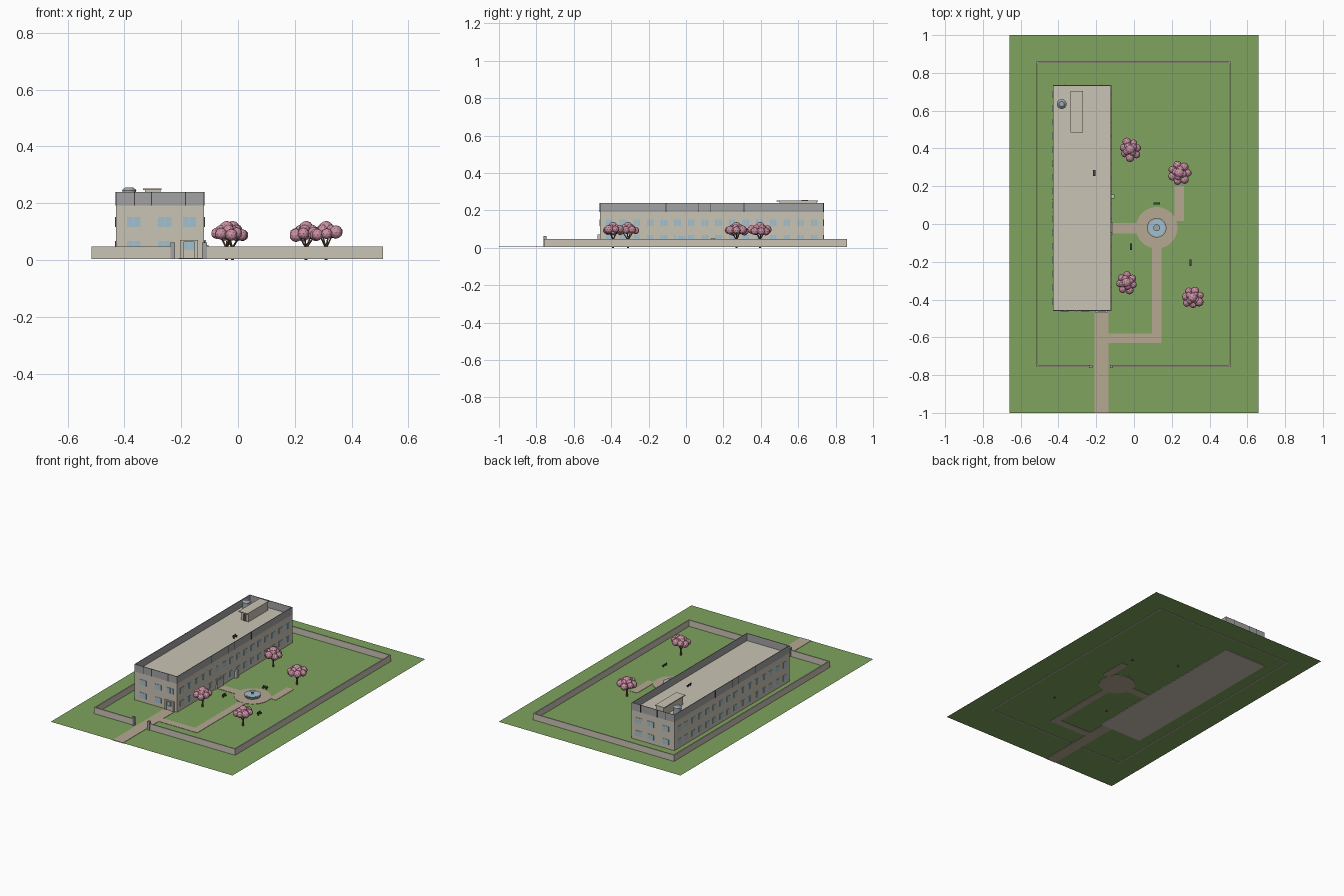
import bpy, bmesh, math, random
from mathutils import Matrix, Vector

random.seed(4)
if "Cube" in bpy.data.objects:
    bpy.data.objects.remove(bpy.data.objects["Cube"])


def material(name, r, g, b):
    m = bpy.data.materials.new(name)
    m.use_nodes = True
    m.diffuse_color = (r, g, b, 1)
    m.node_tree.nodes["Principled BSDF"].inputs["Base Color"].default_value = (r, g, b, 1)
    return m


GRASS = material("grass", 0.21, 0.37, 0.11)
CREAM = material("cream plaster", 0.59, 0.55, 0.46)
GRAVEL = material("path gravel", 0.47, 0.39, 0.29)
GREY = material("parapet grey", 0.36, 0.36, 0.37)
GLASS = material("window glass", 0.36, 0.53, 0.61)
PINK = material("pink blossom", 0.60, 0.28, 0.37)
BARK = material("bark", 0.16, 0.09, 0.06)
DARK = material("dark metal", 0.07, 0.06, 0.06)
STONE = material("fountain stone", 0.34, 0.39, 0.42)


def finish(name, bm, mat):
    mesh = bpy.data.meshes.new(name)
    bm.to_mesh(mesh)
    bm.free()
    mesh.materials.append(mat)
    ob = bpy.data.objects.new(name, mesh)
    bpy.context.collection.objects.link(ob)
    return ob


def add_box(bm, x0, x1, y0, y1, z0, z1):
    size = Matrix.Diagonal((x1 - x0, y1 - y0, z1 - z0, 1))
    mid = Matrix.Translation(((x0 + x1) / 2, (y0 + y1) / 2, (z0 + z1) / 2))
    bmesh.ops.create_cube(bm, size=1, matrix=mid @ size)


def boxes(name, mat, *items):
    bm = bmesh.new()
    for item in items:
        add_box(bm, *item)
    return finish(name, bm, mat)


def cylinder(name, mat, x, y, z0, z1, r0, r1=None, sides=16):
    bm = bmesh.new()
    bmesh.ops.create_cone(bm, cap_ends=True, segments=sides, radius1=r0,
                          radius2=r0 if r1 is None else r1, depth=z1 - z0,
                          matrix=Matrix.Translation((x, y, (z0 + z1) / 2)))
    return finish(name, bm, mat)


def rod(bm, a, b, r0, r1):
    a, b = Vector(a), Vector(b)
    turn = (b - a).to_track_quat("Z", "Y").to_matrix().to_4x4()
    bmesh.ops.create_cone(bm, cap_ends=True, segments=6, radius1=r0, radius2=r1,
                          depth=(b - a).length, matrix=Matrix.Translation((a + b) / 2) @ turn)


# Lawn and paths
G, P = 0.006, 0.008
bm = bmesh.new()
bmesh.ops.create_grid(bm, x_segments=1, y_segments=1, size=1,
                      matrix=Matrix.Translation((0, 0, G)) @ Matrix.Diagonal((0.66, 1, 1, 1)))
finish("lawn", bm, GRASS)
boxes("paths", GRAVEL,
      (-0.21, -0.135, -1, -0.45, 0.004, P),
      (-0.135, 0.145, -0.63, -0.58, 0.004, P),
      (0.095, 0.145, -0.58, -0.12, 0.004, P),
      (-0.125, 0.02, -0.05, 0.005, 0.004, P),
      (0.215, 0.265, 0.015, 0.2, 0.004, P))
FX, FY = 0.12, -0.02
cylinder("round_plaza", GRAVEL, FX, FY, 0.0035, 0.0085, 0.11, sides=32)

# Building body and parapet
X0, X1, Y0, Y1 = -0.43, -0.12, -0.46, 0.735
DECK, TOP, T = 0.192, 0.24, 0.004
boxes("building_body", CREAM, (X0, X1, Y0, Y1, 0.003, DECK))
boxes("parapet", GREY,
      (X0, X1, Y0, Y0 + T, DECK, TOP), (X0, X1, Y1 - T, Y1, DECK, TOP),
      (X0, X0 + T, Y0 + T, Y1 - T, DECK, TOP), (X1 - T, X1, Y0 + T, Y1 - T, DECK, TOP))
posts = []
for x in (-0.365, -0.305, -0.185):
    for y in (Y0, Y1):
        posts.append((x - 0.002, x + 0.002, y - 0.002, y + 0.002, DECK, TOP))
for y in (-0.107, 0.068, 0.13, 0.31):
    for x in (X0, X1):
        posts.append((x - 0.002, x + 0.002, y - 0.002, y + 0.002, DECK, TOP))
boxes("parapet_joints", DARK, *posts)

# Windows: glass plates with a mullion, two storeys on all four walls
panes, bars = [], []
for z0 in (0.032, 0.117):
    z1 = z0 + 0.035
    for y in (Y0, Y1):
        for x in (-0.367, -0.258, -0.17):
            panes.append((x - 0.023, x + 0.023, y - 0.002, y + 0.002, z0, z1))
            bars.append((x - 0.0015, x + 0.0015, y - 0.003, y + 0.003, z0, z1))
    for x in (X0, X1):
        for i in range(16):
            y = Y0 + 0.05 + i * 0.073
            panes.append((x - 0.002, x + 0.002, y - 0.018, y + 0.018, z0, z1))
            bars.append((x - 0.003, x + 0.003, y - 0.0015, y + 0.0015, z0, z1))
boxes("windows", GLASS, *panes)
boxes("window_mullions", CREAM, *bars)

# Entrances
boxes("front_entrance", CREAM,
      (-0.205, -0.192, Y0 - 0.012, Y0, 0.006, 0.07), (-0.153, -0.14, Y0 - 0.012, Y0, 0.006, 0.07),
      (-0.205, -0.14, Y0 - 0.012, Y0, 0.064, 0.07), (-0.192, -0.153, Y0 - 0.006, Y0, 0.006, 0.035))
boxes("side_entrance", CREAM, (X1, X1 + 0.008, -0.055, 0.008, 0.006, 0.07))
boxes("side_door_glass", GLASS, (X1 + 0.007, X1 + 0.01, -0.043, -0.004, 0.035, 0.062))
boxes("side_post", CREAM, (-0.12, -0.103, 0.135, 0.155, 0.004, 0.053))

# Rooftop stair house and water tank
boxes("stair_house", CREAM, (-0.327, -0.273, 0.5, 0.7, DECK, 0.246))
boxes("stair_house_roof", CREAM, (-0.335, -0.27, 0.485, 0.705, 0.246, 0.252))
boxes("stair_house_door", DARK, (-0.312, -0.288, 0.498, 0.502, DECK, 0.235))
cylinder("tank_body", STONE, -0.383, 0.635, DECK, 0.245, 0.024)
cylinder("tank_dome", STONE, -0.383, 0.635, 0.245, 0.256, 0.026, 0.014)

# Garden wall with a gate gap
WX0, WX1, WY0, WY1, W, H = -0.515, 0.51, -0.758, 0.86, 0.008, 0.047
boxes("garden_wall", CREAM,
      (WX0, -0.235, WY0, WY0 + W, 0.004, H), (-0.115, WX1, WY0, WY0 + W, 0.004, H),
      (WX0, WX1, WY1 - W, WY1, 0.004, H),
      (WX0, WX0 + W, WY0 + W, WY1 - W, 0.004, H), (WX1 - W, WX1, WY0 + W, WY1 - W, 0.004, H))
for side, x in (("right", -0.229), ("left", -0.118)):
    boxes(side + "_gate_post", GREY, (x - 0.008, x + 0.008, -0.763, -0.747, 0.004, 0.062))

# Fountain
cylinder("fountain_basin", STONE, FX, FY, 0.006, 0.022, 0.045, 0.052, 20)
cylinder("fountain_water", GLASS, FX, FY, 0.021, 0.0235, 0.044, sides=20)
cylinder("fountain_stem", STONE, FX, FY, 0.02, 0.038, 0.006, sides=10)
cylinder("fountain_bowl", STONE, FX, FY, 0.034, 0.042, 0.008, 0.018, 14)


# Benches: seat, back and legs
def bench(name, x, y, z, along_y):
    parts = [(-0.017, 0.017, -0.005, 0.005, 0.008, 0.0105),
             (-0.017, 0.017, 0.004, 0.006, 0.0105, 0.02),
             (-0.014, -0.011, -0.004, 0.004, 0, 0.008),
             (0.011, 0.014, -0.004, 0.004, 0, 0.008)]
    ob = boxes(name, DARK, *parts)
    ob.location = (x, y, z)
    ob.rotation_euler.z = math.pi / 2 if along_y else 0


bench("north_bench", 0.12, 0.108, G, False)
bench("west_bench", -0.015, -0.12, G, True)
bench("east_bench", 0.3, -0.205, G, True)
bench("roof_bench", -0.21, 0.27, DECK, True)


# Blossom trees: forked trunk under a cluster of faceted puffs
def tree(name, x, y, spin):
    bm = bmesh.new()
    rod(bm, (x, y, 0), (x, y, 0.05), 0.006, 0.0045)
    crown = bmesh.new()
    puffs = [(0, 0, 0.112, 0.026)]
    for i in range(7):
        a = spin + i * math.tau / 7
        r = random.uniform(0.034, 0.045)
        tip = (r * math.cos(a), r * math.sin(a), random.uniform(0.086, 0.1))
        puffs.append((*tip, random.uniform(0.019, 0.024)))
        if i % 2 == 0:
            rod(bm, (x, y, 0.042), (x + tip[0] * 0.8, y + tip[1] * 0.8, tip[2]), 0.0035, 0.002)
    for i in range(4):
        a = spin + 0.4 + i * math.tau / 4
        puffs.append((0.02 * math.cos(a), 0.02 * math.sin(a), 0.105, 0.02))
    for px, py, pz, r in puffs:
        bmesh.ops.create_icosphere(crown, subdivisions=2, radius=r,
                                   matrix=Matrix.Translation((x + px, y + py, pz)))
    finish(name + "_trunk", bm, BARK)
    finish(name + "_blossom", crown, PINK)


tree("north_west_tree", -0.02, 0.395, 0.2)
tree("north_east_tree", 0.24, 0.27, 0.9)
tree("south_west_tree", -0.04, -0.31, 1.5)
tree("south_east_tree", 0.31, -0.39, 2.1)
